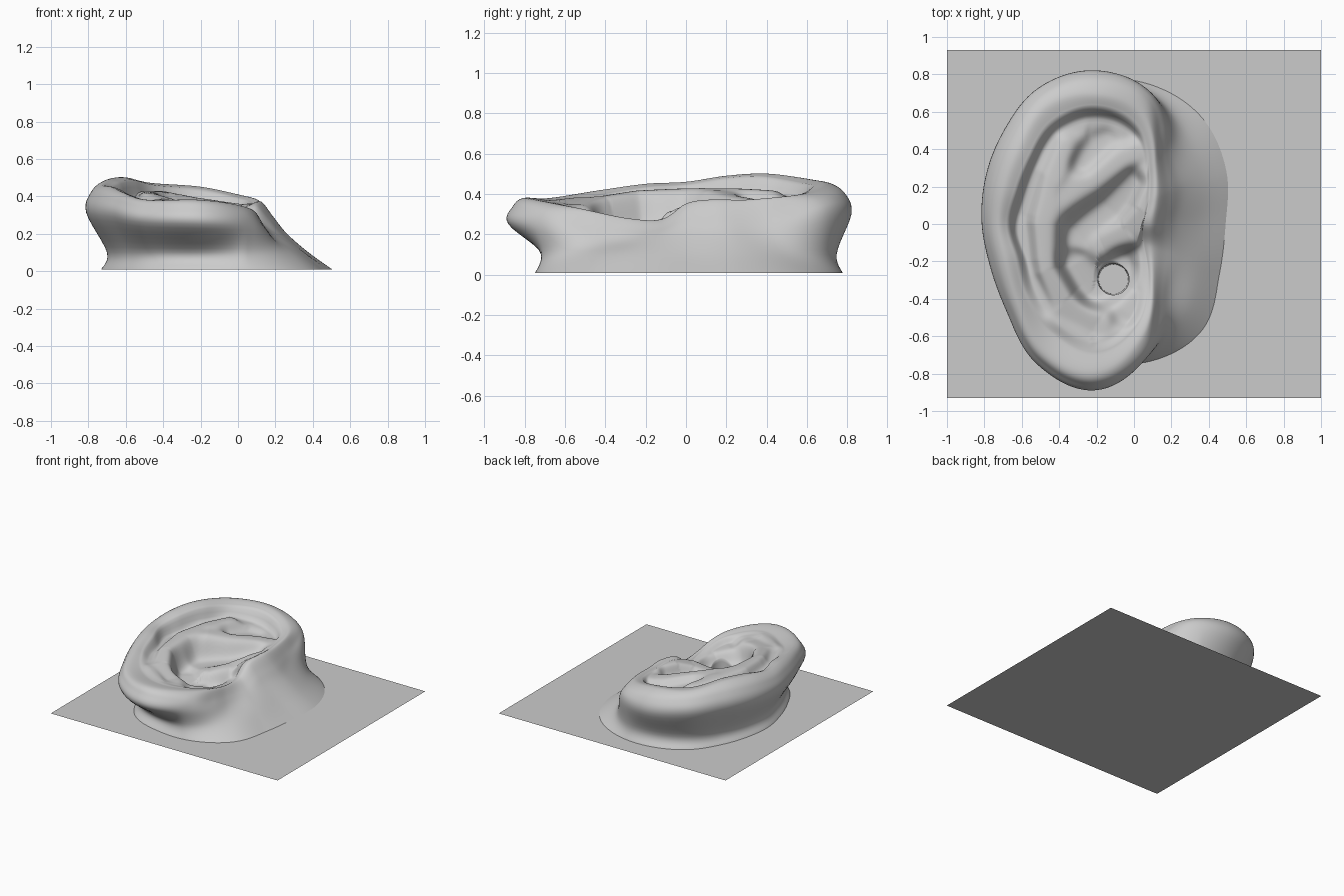
import bpy, bmesh, math
from mathutils import Vector

cube = bpy.data.objects.get("Cube")
if cube:
    bpy.data.objects.remove(cube, do_unlink=True)

SEGMENTS = 240
GROUND = 0.01
CENTRE = Vector((-0.2, 0))
CANAL = Vector((-0.11, -0.295))

clay = bpy.data.materials.new("grey clay")
clay.use_nodes = True
clay.diffuse_color = (0.6, 0.6, 0.6, 1)
clay.node_tree.nodes["Principled BSDF"].inputs["Base Color"].default_value = clay.diffuse_color

# Outline of the ear in even angular steps from +x:
# base radius, bulge radius, bulge height, crest radius, crest height, lip radius
STATIONS = [
    (.69, .44, .20, .30, .35, .24),
    (.75, .50, .20, .35, .37, .29),
    (.80, .57, .22, .45, .37, .39),
    (.80, .76, .29, .64, .40, .56),
    (.77, .82, .30, .70, .45, .62),
    (.71, .79, .32, .69, .47, .59),
    (.61, .70, .33, .59, .50, .50),
    (.55, .64, .32, .54, .49, .46),
    (.53, .61, .31, .53, .46, .47),
    (.53, .61, .30, .53, .45, .46),
    (.58, .67, .29, .60, .42, .53),
    (.68, .81, .26, .74, .38, .62),
    (.73, .88, .25, .80, .38, .68),
    (.79, .75, .23, .65, .34, .57),
    (.80, .56, .17, .43, .28, .38),
    (.71, .48, .17, .32, .275, .26),
]

# Folds inside the rim: each is a path of (x, y, height)
FOLDS = {
    "outer groove": [(-.03, .49, .33), (-.25, .56, .36), (-.42, .48, .39), (-.55, .3, .39),
                     (-.61, .05, .36), (-.58, -.2, .36), (-.5, -.42, .37)],
    "inner ridge": [(-.38, .45, .42), (-.43, .22, .43), (-.5, 0, .43), (-.48, -.25, .42),
                    (-.38, -.42, .39), (-.2, -.54, .35)],
    "cross ridge": [(-.38, .17, .42), (-.2, .27, .39), (.0, .39, .36)],
    "upper hollow": [(-.26, .31, .35), (-.14, .48, .32)],
    "upper bowl": [(.01, .22, .29), (-.11, .07, .26), (-.28, -.07, .25)],
    "rim root": [(.08, .25, .37), (.05, .07, .36), (-.04, -.03, .32), (-.18, -.09, .27)],
    "lower bowl": [(-.31, -.21, .22), (-.22, -.36, .2), (-.06, -.23, .18)],
    "front flap": [(.08, -.22, .265), (.06, -.38, .27), (-.02, -.49, .29)],
    "lobe": [(-.42, -.57, .385), (-.22, -.68, .37), (0, -.59, .325)],
}


def catmull(a, b, c, d, t):
    """Smooth interpolation between b and c."""
    return .5 * (2 * b + (c - a) * t + (2 * a - 5 * b + 4 * c - d) * t * t
                 + (3 * b - a - 3 * c + d) * t ** 3)


def smooth_column(points, steps):
    """Smooth open curve through the points."""
    padded = [points[0]] + points + [points[-1]]
    curve = [catmull(*padded[i:i + 4], s / steps)
             for i in range(len(points) - 1) for s in range(steps)]
    return curve + [points[-1]]


def station(u):
    """Outline values at a fractional station index."""
    i, n = int(u), len(STATIONS)
    rows = [STATIONS[(i + k) % n] for k in (-1, 0, 1, 2)]
    return [catmull(*values, u - i) for values in zip(*rows)]


def fold_distance(p, path):
    """Distance to a fold path and the height at its nearest point."""
    best = (9, 0)
    for a, b in zip(path, path[1:]):
        start, along = Vector(a[:2]), Vector(b[:2]) - Vector(a[:2])
        t = min(1, max(0, (p - start).dot(along) / along.length_squared))
        best = min(best, ((p - start - along * t).length, a[2] + (b[2] - a[2]) * t))
    return best


def fold_height(p):
    total = weight = 0
    for path in FOLDS.values():
        distance, height = fold_distance(p, path)
        w = (distance ** 2 + .002) ** -2.2
        total += w * height
        weight += w
    return total / weight


def ease(t):
    t = min(1, max(0, t))
    return t * t * (3 - 2 * t)


def ear_column(k):
    """Points from the base, over the rim, down into the canal."""
    angle = math.tau * k / SEGMENTS
    base, bulge, bulge_z, crest, crest_z, lip = station(k * len(STATIONS) / SEGMENTS)
    flare = max(0, base - bulge)
    neck = base - .03 - .4 * flare
    # The rim is round where it overhangs and slopes straight where it flares out
    round_out = .7 - .2 * ease(flare / .15)
    edge_z = crest_z - .012
    profile = [(base, GROUND), (neck, .1), (bulge, bulge_z),
               (crest + (bulge - crest) * round_out, bulge_z + (crest_z - bulge_z) * round_out),
               (crest, crest_z), (lip + .01, edge_z)]
    side = Vector((math.cos(angle), math.sin(angle)))
    outer = smooth_column([Vector(p) for p in profile], 6)
    column = [(*(CENTRE + side * r), max(z, GROUND)) for r, z in outer]

    # Folded inner surface, running towards the canal
    edge = CENTRE + side * (lip + .01)
    mouth = CANAL + (edge - CANAL).normalized() * .084
    rows = 48
    for j in range(1, rows + 1):
        p = edge.lerp(mouth, j / rows)
        blend = ease((p - edge).length / .065)
        column.append((*p, edge_z + (fold_height(p) - edge_z) * blend))

    # Canal wall
    top = column[-1][2]
    for t in (.1, .3, .6, 1):
        p = mouth.lerp(CANAL, .06 * t)
        column.append((*p, top + (GROUND - top) * t))
    return column


def make_object(name, bm):
    mesh = bpy.data.meshes.new(name)
    bm.to_mesh(mesh)
    bm.free()
    mesh.materials.append(clay)
    obj = bpy.data.objects.new(name, mesh)
    bpy.context.collection.objects.link(obj)
    return obj


# Ear
bm = bmesh.new()
columns = [[bm.verts.new(p) for p in ear_column(k)] for k in range(SEGMENTS)]
for k, here in enumerate(columns):
    there = columns[(k + 1) % SEGMENTS]
    for i in range(len(here) - 1):
        bm.faces.new((here[i], there[i], there[i + 1], here[i + 1]))
ear = make_object("ear", bm)
for face in ear.data.polygons:
    face.use_smooth = True

# Flat backing sheet
bm = bmesh.new()
corners = [(-1, -.93), (1, -.93), (1, .93), (-1, .93)]
bm.faces.new([bm.verts.new((x, y, GROUND)) for x, y in corners])
make_object("backing_sheet", bm)
